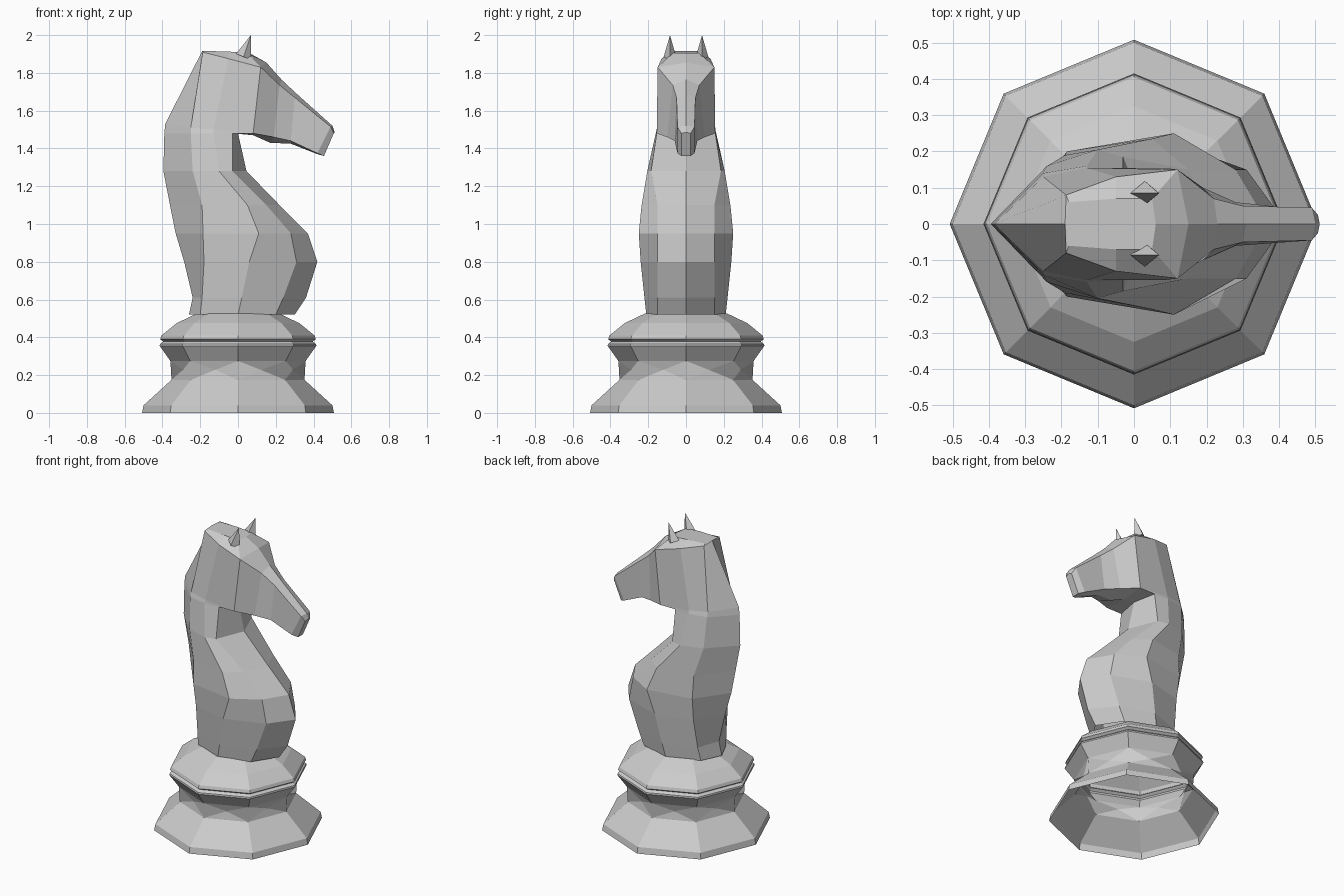
import bpy, bmesh, math
from mathutils import Vector


def finish(name, bm):
    bmesh.ops.remove_doubles(bm, verts=bm.verts, dist=0.0005)
    bmesh.ops.recalc_face_normals(bm, faces=bm.faces)
    me = bpy.data.meshes.new(name)
    bm.to_mesh(me)
    bm.free()
    ob = bpy.data.objects.new(name, me)
    bpy.context.collection.objects.link(ob)
    return ob


def bridge(bm, a, b):
    n = len(a)
    for i in range(n):
        j = (i + 1) % n
        bm.faces.new((a[i], a[j], b[j], b[i]))


def octagon(bm, r, z, turn=0.0):
    return [bm.verts.new((r * math.cos(a), r * math.sin(a), z))
            for a in [(i + turn) * math.pi / 4 for i in range(8)]]


def stack(bm, profile):
    rings = [octagon(bm, r, z) for r, z in profile]
    for a, b in zip(rings, rings[1:]):
        bridge(bm, a, b)
    return rings


def half_loft(name, halves, cap):
    # each half section runs from the centre line round to the centre line
    bm = bmesh.new()
    rings = []
    for half in halves:
        full = half + [(x, -y, z) for x, y, z in half[-2:0:-1]]
        rings.append([bm.verts.new(p) for p in full])
    for a, b in zip(rings, rings[1:]):
        bridge(bm, a, b)
    if cap:
        bm.faces.new(rings[-1])
    return finish(name, bm)


# Pedestal: flared foot, faceted waist and grooved collar, open underneath
bm = bmesh.new()
foot = stack(bm, [(0.508, 0), (0.5, 0.04), (0.352, 0.175)])
collar = stack(bm, [(0.358, 0.275), (0.415, 0.355), (0.413, 0.365), (0.395, 0.378),
                    (0.412, 0.39), (0.405, 0.41), (0.325, 0.475), (0.22, 0.525)])
bm.faces.new(collar[-1])
low, high = foot[-1], collar[0]
mid = octagon(bm, 0.315, 0.228, 0.5)
for i in range(8):
    j = (i + 1) % 8
    bm.faces.new((low[i], low[j], mid[i]))
    bm.faces.new((high[j], high[i], mid[i]))
    bm.faces.new((low[j], mid[j], high[j], mid[i]))
finish("pedestal", bm)

# Body: z, mane x, rear side xy, flank xy, chest side xy, chest x
levels = [
    (0.52, -0.26, -0.20, 0.13, 0.00, 0.21, 0.20, 0.15, 0.30),
    (0.61, -0.24, -0.19, 0.15, 0.02, 0.22, 0.24, 0.15, 0.36),
    (0.80, -0.285, -0.18, 0.18, 0.06, 0.24, 0.31, 0.15, 0.42),
    (0.95, -0.33, -0.185, 0.20, 0.11, 0.25, 0.28, 0.15, 0.37),
    (1.10, -0.36, -0.19, 0.19, 0.05, 0.235, 0.15, 0.15, 0.22),
    (1.28, -0.395, -0.24, 0.16, -0.10, 0.205, -0.03, 0.185, 0.045),
    (1.48, -0.39, -0.25, 0.14, -0.13, 0.16, -0.03, 0.155, 0.0),
]
sections = [[(m, 0, z), (bx, by, z), (cx, cy, z), (dx, dy, z), (f, 0, z)]
            for z, m, bx, by, cx, cy, dx, dy, f in levels]
# Head block on top of the neck
sections += [
    [(-0.385, 0, 1.53), (-0.25, 0.13, 1.51), (-0.13, 0.155, 1.50), (0.08, 0.155, 1.48), (0.08, 0, 1.47)],
    [(-0.19, 0, 1.915), (-0.187, 0.08, 1.91), (-0.05, 0.13, 1.875), (0.12, 0.15, 1.83), (0.15, 0, 1.855)],
    [(-0.185, 0, 1.916), (-0.18, 0.06, 1.916), (-0.05, 0.07, 1.913), (0.05, 0.07, 1.905), (0.06, 0, 1.905)],
]
half_loft("body_and_neck", sections, True)

# Muzzle: cheek to nose
half_loft("muzzle", [
    [(0.15, 0, 1.855), (0.12, 0.15, 1.83), (0.08, 0.155, 1.48), (0.08, 0, 1.47)],
    [(0.23, 0, 1.765), (0.22, 0.07, 1.735), (0.19, 0.10, 1.46), (0.17, 0, 1.43)],
    [(0.31, 0, 1.69), (0.30, 0.05, 1.67), (0.28, 0.06, 1.44), (0.28, 0, 1.425)],
    [(0.50, 0, 1.52), (0.49, 0.045, 1.515), (0.42, 0.045, 1.375), (0.42, 0, 1.37)],
    [(0.512, 0, 1.485), (0.507, 0.025, 1.48), (0.455, 0.025, 1.36), (0.455, 0, 1.36)],
], True)

# Ears: small leaning four-sided spikes
for side, name in ((1, "left_ear"), (-1, "right_ear")):
    bm = bmesh.new()
    base = [bm.verts.new((0.03 + dx, side * (0.085 + dy), 1.885 - 0.4 * dx))
            for dx, dy in ((0.04, 0), (0, 0.033), (-0.04, 0), (0, -0.033))]
    tip = bm.verts.new((0.068, side * 0.085, 2.0))
    for i in range(4):
        bm.faces.new((base[i], base[(i + 1) % 4], tip))
    bm.faces.new(base)
    finish(name, bm)
